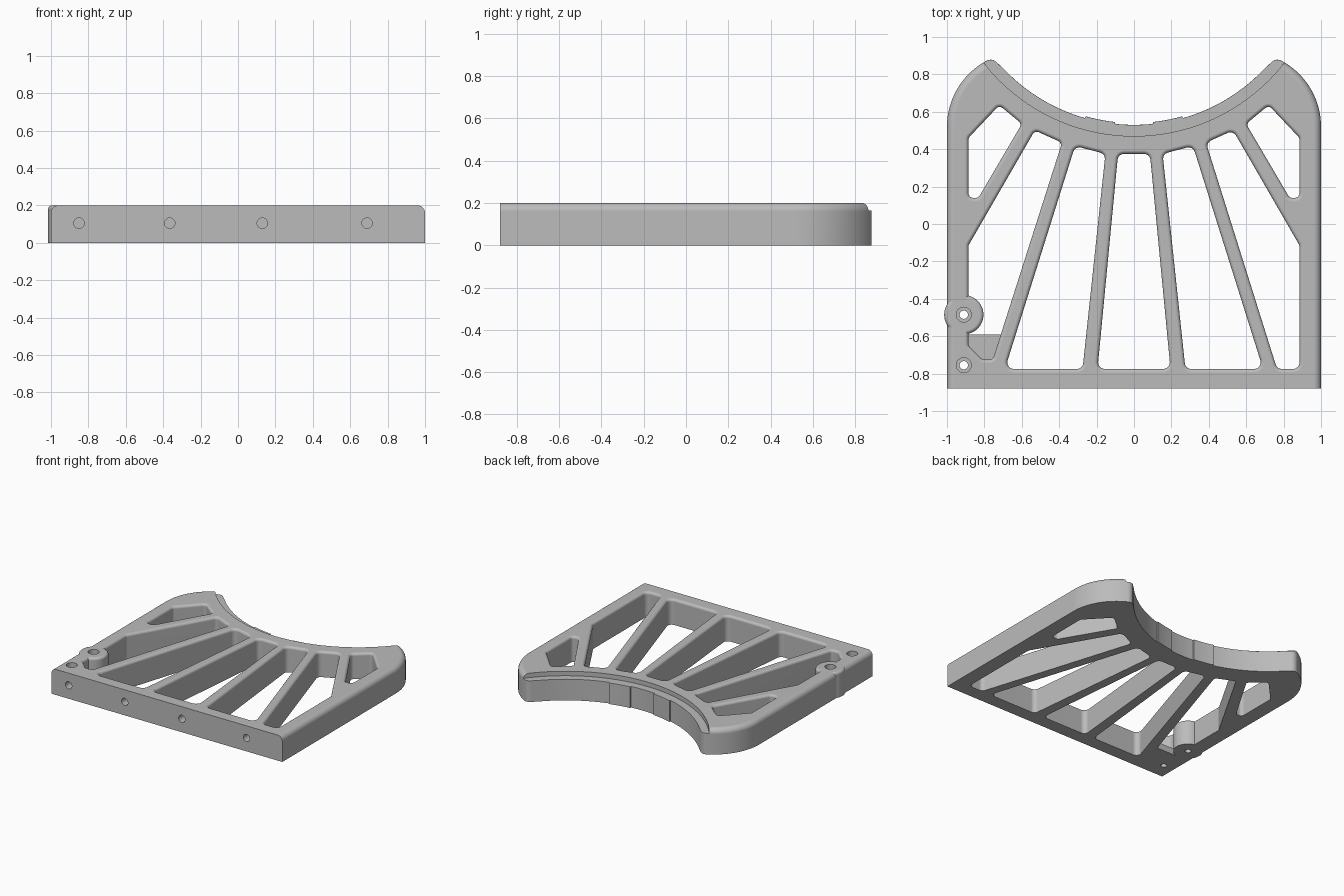
import bpy, bmesh
from math import sin, cos, pi, radians, atan2, tan
from mathutils import Vector

if "Cube" in bpy.data.objects:
    bpy.data.objects.remove(bpy.data.objects["Cube"])

H, FRONT = 0.2, -0.88
EDGE, RIM = 0.04, 0.02           # outer and pocket edge roundings
STEPS = 6

gray = bpy.data.materials.new("plain gray")
gray.use_nodes = True
gray.diffuse_color = (0.5, 0.5, 0.5, 1)
gray.node_tree.nodes["Principled BSDF"].inputs["Base Color"].default_value = (0.5, 0.5, 0.5, 1)


def arc(cx, cy, r, a0, a1, n):
    return [(cx + r * cos(a0 + (a1 - a0) * i / n), cy + r * sin(a0 + (a1 - a0) * i / n))
            for i in range(n + 1)]


def loft(name, levels):
    """Solid through a stack of (z, ring) levels with equal point counts."""
    bm = bmesh.new()
    rings = [[bm.verts.new((x, y, z)) for x, y in ring] for z, ring in levels]
    for a, b in zip(rings, rings[1:]):
        n = len(a)
        for i in range(n):
            bm.faces.new((a[i], a[(i + 1) % n], b[(i + 1) % n], b[i]))
    bm.faces.new(rings[0])
    bm.faces.new(rings[-1])
    bmesh.ops.recalc_face_normals(bm, faces=bm.faces)
    mesh = bpy.data.meshes.new(name)
    bm.to_mesh(mesh)
    bm.free()
    mesh.materials.append(gray)
    ob = bpy.data.objects.new(name, mesh)
    bpy.context.collection.objects.link(ob)
    return ob


def combine(target, tool, operation='DIFFERENCE'):
    mod = target.modifiers.new("combine", 'BOOLEAN')
    mod.operation, mod.object, mod.solver = operation, tool, 'EXACT'
    bpy.context.view_layer.objects.active = target
    bpy.ops.object.modifier_apply(modifier=mod.name)
    bpy.data.objects.remove(tool)


def round_levels(ring, r):
    """Upper levels of a rounded-over edge, ring(d) being inset by d."""
    angles = [pi / 2 * i / STEPS for i in range(STEPS + 1)]
    return [(H - r + r * sin(a), ring(r - r * cos(a))) for a in angles]


def outline(d):
    """Plan of the plate, inset by d on every side but the front."""
    shoulder = radians(62)
    tx, ty = 0.6 + 0.355 * cos(shoulder), 0.52 + 0.355 * sin(shoulder)
    inner = atan2(1.49 - ty, -tx)
    half = [(1 - d, FRONT)] + arc(0.6, 0.52, 0.4 - d, 0, shoulder, 16)
    half += arc(tx, ty, 0.045 - d, shoulder, inner, 10)[1:]
    # concave back edge with two slightly proud pads
    def back(r, x0, x1, n):
        return [(x, 1.49 - ((r + d) ** 2 - x * x) ** 0.5)
                for x in (x0 + (x1 - x0) * i / n for i in range(n + 1))]
    half += back(0.96, 0.70, 0.262, 14)
    half += back(0.95, 0.26, 0.102, 5)
    half += back(0.96, 0.10, 0.02, 3)
    return half + [(-x, y) for x, y in reversed(half)]


def rounded(corners, r, d):
    """Convex polygon with corner radius r, grown outward by d."""
    pts, n = [], len(corners)
    cs = [Vector(c) for c in corners]
    area = sum(cs[i].x * cs[(i + 1) % n].y - cs[i].y * cs[(i + 1) % n].x for i in range(n))
    if area < 0:
        cs.reverse()
    for i in range(n):
        p = cs[i]
        u, v = (p - cs[i - 1]).normalized(), (cs[(i + 1) % n] - p).normalized()
        a0 = atan2(-u.x, u.y)
        turn = u.angle(v)
        c = p - u * (r * tan(turn / 2)) + Vector((-u.y, u.x)) * r
        pts += arc(c.x, c.y, r + d, a0, a0 + turn, 6)
    return pts


def pocket(corners, r=0.035):
    ring = lambda d: rounded(corners, r, d)
    levels = [(-0.1, ring(0)), (H - RIM, ring(0))]
    levels += [(z, ring(d)) for z, d in
               ((H - RIM + RIM * sin(a), RIM - RIM * cos(a))
                for a in (pi / 2 * i / STEPS for i in range(1, STEPS + 1)))]
    levels.append((H + 0.1, ring(RIM)))
    combine(plate, loft("pocket_cutter", levels))


def drill(x, y, r, z0, z1):
    combine(plate, loft("drill", [(z, arc(x, y, r, 0, 2 * pi * 31 / 32, 31)) for z in (z0, z1)]))


# Plate with rounded outer edge
plate = loft("fan_plate", [(0, outline(0))] + round_levels(outline, EDGE))

# Stepped ledge along the concave back
combine(plate, loft("ledge_cutter", [(z, arc(0, 1.49, 1.02, 0, 2 * pi * 127 / 128, 127))
                                     for z in (0.165, 0.4)]))

# Fan of pockets between the ribs
mirror = lambda pts: [(-x, y) for x, y in pts]
wide = [(0.315, 0.417), (0.153, 0.375), (0.275, -0.775), (0.69, -0.775)]
corner = [(0.60, 0.535), (0.72, 0.635), (0.885, 0.46), (0.885, 0.14), (0.832, 0.14)]
side = [(0.385, 0.435), (0.53, 0.50), (0.885, -0.115)]
pocket([(-0.085, 0.375), (0.085, 0.375), (0.195, -0.775), (-0.195, -0.775)])
for shape in (wide, mirror(wide)):
    pocket(shape)
for shape in (corner, mirror(corner)):
    pocket(shape, 0.025)
pocket(side + [(0.885, -0.775), (0.765, -0.775)])
pocket(mirror(side + [(0.885, -0.65), (0.81, -0.725), (0.755, -0.725)]), 0.025)

# Screw boss and low shelf in the right-hand pocket
boss = lambda d: arc(-0.91, -0.485, 0.105 - d, 0, 2 * pi * 47 / 48, 47)
combine(plate, loft("screw_boss", [(0, boss(0))] + round_levels(boss, RIM)), 'UNION')
shelf = [(-0.93, -0.78), (-0.69, -0.78), (-0.69, -0.59), (-0.93, -0.59)]
combine(plate, loft("shelf", [(0, shelf), (0.05, shelf)]), 'UNION')

# Counterbored screw holes
for y in (-0.485, -0.755):
    drill(-0.91, y, 0.022, -0.1, 0.3)
    drill(-0.91, y, 0.04, 0.14, 0.3)

# Blind holes in the front edge
for x in (-0.85, -0.365, 0.13, 0.69):
    tool = loft("front_drill", [(z, arc(0, 0, 0.028, 0, 2 * pi * 31 / 32, 31)) for z in (-0.08, 0.08)])
    tool.rotation_euler.x = pi / 2
    tool.location = (x, FRONT, 0.105)
    bpy.context.view_layer.update()
    combine(plate, tool)

# Smooth roundings, crisp flats
bpy.ops.object.select_all(action='DESELECT')
plate.select_set(True)
bpy.context.view_layer.objects.active = plate
bpy.ops.object.shade_smooth_by_angle(angle=radians(30))
weighted = plate.modifiers.new("weighted_normals", 'WEIGHTED_NORMAL')
weighted.keep_sharp = True
